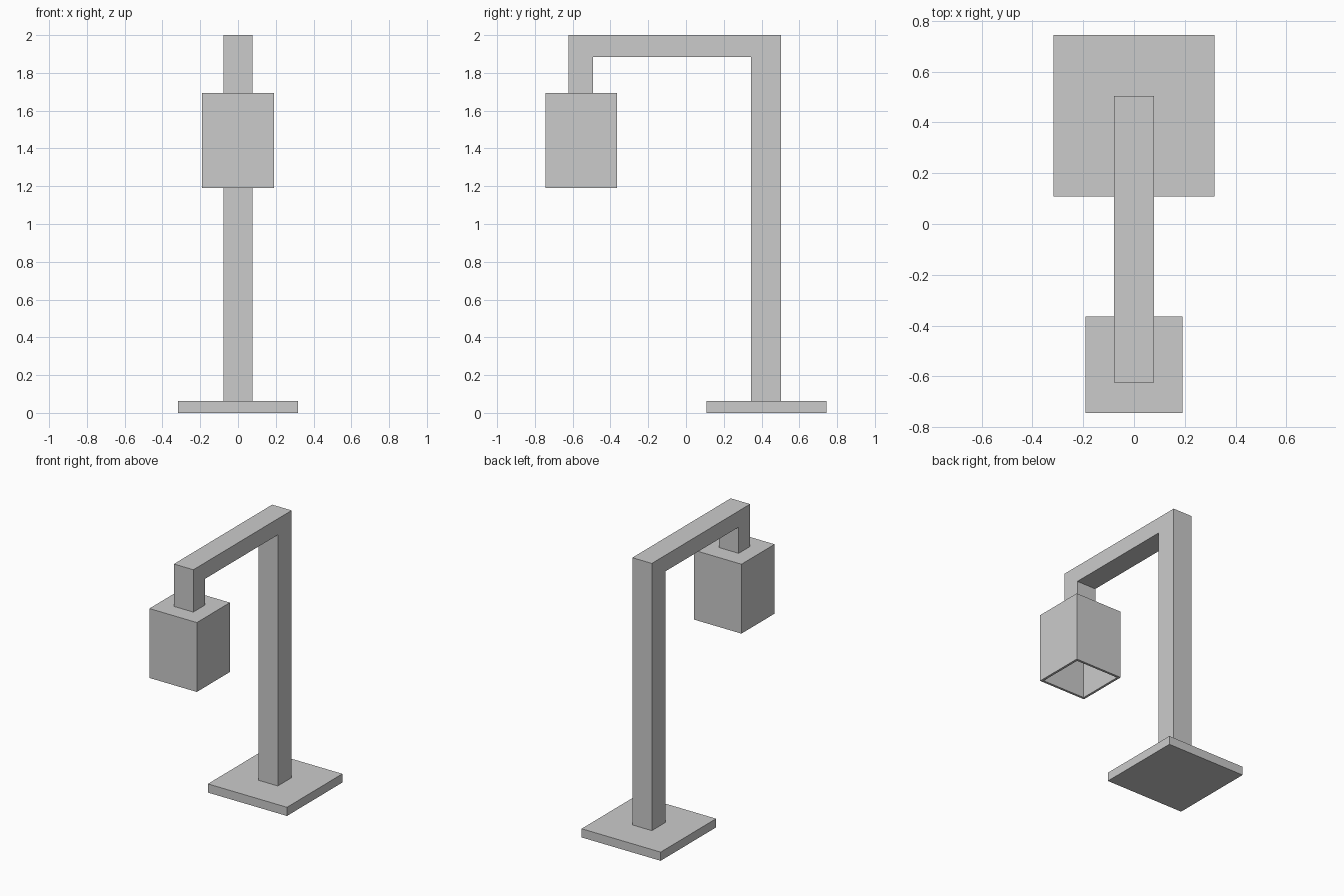
import bpy, bmesh
from mathutils import Vector

if "Cube" in bpy.data.objects:
    bpy.data.objects.remove(bpy.data.objects["Cube"])


def finish(name, bm):
    bmesh.ops.recalc_face_normals(bm, faces=bm.faces)
    mesh = bpy.data.meshes.new(name)
    bm.to_mesh(mesh)
    bm.free()
    obj = bpy.data.objects.new(name, mesh)
    bpy.context.collection.objects.link(obj)
    return obj


def box_bmesh(lo, hi):
    bm = bmesh.new()
    bmesh.ops.create_cube(bm, size=1)
    lo, hi = Vector(lo), Vector(hi)
    bmesh.ops.scale(bm, vec=hi - lo, verts=bm.verts)
    bmesh.ops.translate(bm, vec=(lo + hi) / 2, verts=bm.verts)
    return bm


# Square foot plate
finish("base_plate", box_bmesh((-0.317, 0.108, 0), (0.317, 0.743, 0.063)))

# Post, arm and hanger: one bent side profile (y, z) extruded across x
half = 0.078
profile = [(0.503, 0.063), (0.503, 2.0), (-0.623, 2.0), (-0.623, 1.693),
           (-0.492, 1.693), (-0.492, 1.883), (0.345, 1.883), (0.345, 0.063)]
bm = bmesh.new()
side = bm.faces.new([bm.verts.new((-half, y, z)) for y, z in profile])
ext = bmesh.ops.extrude_face_region(bm, geom=[side], use_keep_orig=True)
moved = [g for g in ext["geom"] if isinstance(g, bmesh.types.BMVert)]
bmesh.ops.translate(bm, vec=(2 * half, 0, 0), verts=moved)
finish("post_and_arm", bm)

# Lamp shade: box hollowed out from below
wall = 0.024
bm = box_bmesh((-0.19, -0.743, 1.19), (0.19, -0.364, 1.693))
bm.normal_update()
bottom = min(bm.faces, key=lambda f: f.calc_center_median().z)
bmesh.ops.inset_region(bm, faces=[bottom], thickness=wall)
ext = bmesh.ops.extrude_discrete_faces(bm, faces=[bottom])
bmesh.ops.translate(bm, vec=(0, 0, 0.503 - wall), verts=ext["faces"][0].verts)
finish("lamp_shade", bm)
